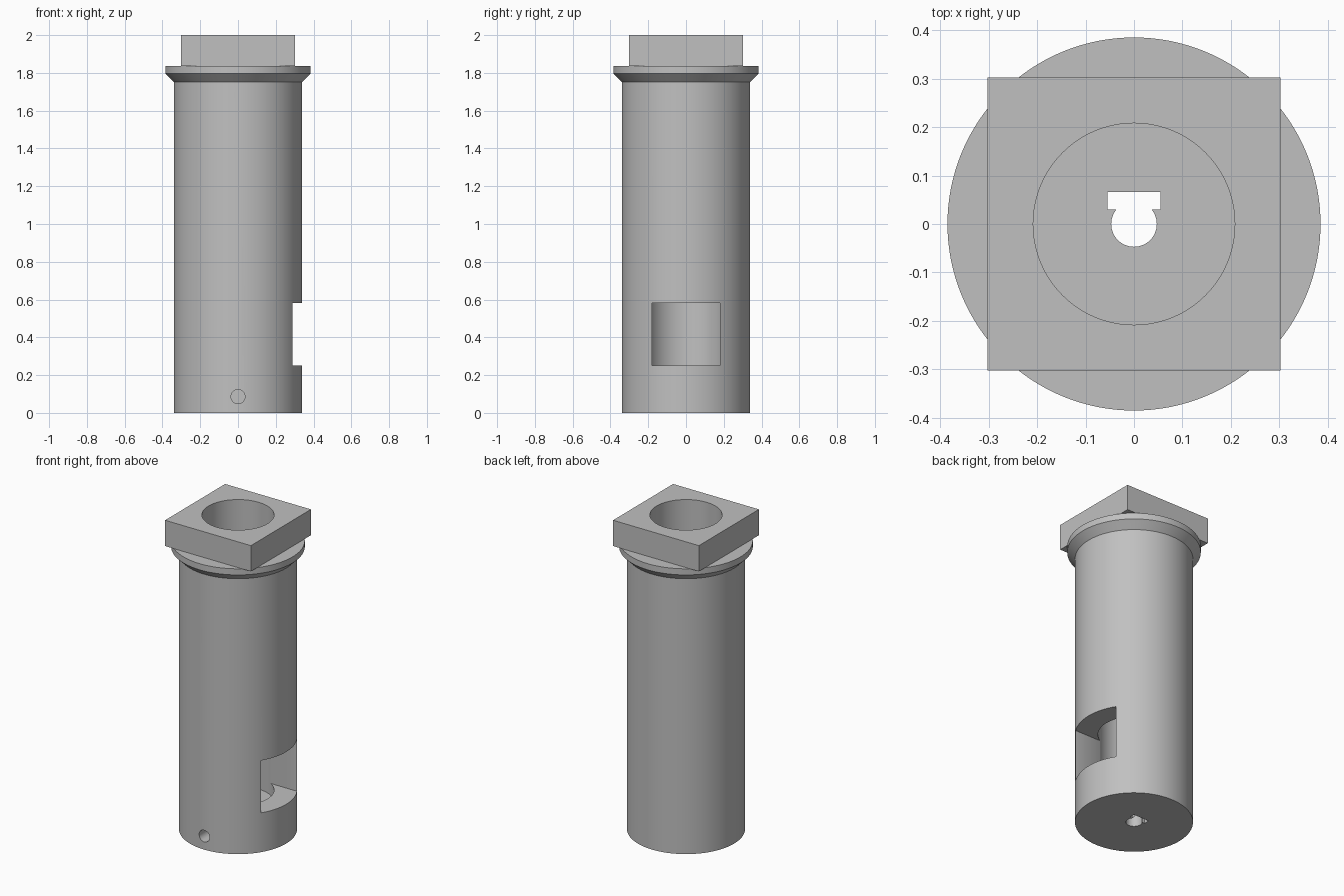
import bpy
import bmesh
import math
from mathutils import Matrix, Vector

old = bpy.data.objects.get("Cube")
if old:
    bpy.data.objects.remove(old, do_unlink=True)

SEGMENTS = 128

grey = bpy.data.materials.new("plain grey")
grey.use_nodes = True
colour = (0.53, 0.53, 0.53, 1)
grey.diffuse_color = colour
grey.node_tree.nodes["Principled BSDF"].inputs["Base Color"].default_value = colour


def add_object(name, bm):
    bmesh.ops.recalc_face_normals(bm, faces=bm.faces[:])
    mesh = bpy.data.meshes.new(name)
    bm.to_mesh(mesh)
    bm.free()
    mesh.materials.append(grey)
    obj = bpy.data.objects.new(name, mesh)
    bpy.context.collection.objects.link(obj)
    return obj


def lathe(name, profile):
    """Revolve (radius, height) points around z; ends lie on the axis."""
    bm = bmesh.new()
    verts = [bm.verts.new((r, 0, z)) for r, z in profile]
    edges = [bm.edges.new(pair) for pair in zip(verts, verts[1:])]
    bmesh.ops.spin(bm, geom=verts + edges, cent=(0, 0, 0), axis=(0, 0, 1),
                   angle=math.tau, steps=SEGMENTS, use_merge=True)
    bmesh.ops.remove_doubles(bm, verts=bm.verts[:], dist=1e-5)
    return add_object(name, bm)


def box(name, low, high):
    low, high = Vector(low), Vector(high)
    bm = bmesh.new()
    bmesh.ops.create_cube(bm, size=1, matrix=Matrix.Translation((low + high) / 2)
                          @ Matrix.Diagonal((high - low).to_4d()))
    return add_object(name, bm)


def cylinder(name, radius, start, end, segments=SEGMENTS):
    start, end = Vector(start), Vector(end)
    axis = end - start
    turn = axis.to_track_quat("Z", "Y").to_matrix().to_4x4()
    bm = bmesh.new()
    bmesh.ops.create_cone(bm, cap_ends=True, segments=segments, radius1=radius,
                          radius2=radius, depth=axis.length,
                          matrix=Matrix.Translation((start + end) / 2) @ turn)
    return add_object(name, bm)


def combine(target, other, operation):
    other.hide_render = True
    mod = target.modifiers.new(other.name, "BOOLEAN")
    mod.operation = operation
    mod.solver = "EXACT"
    mod.object = other
    bpy.context.view_layer.objects.active = target
    bpy.ops.object.modifier_apply(modifier=mod.name)
    bpy.data.objects.remove(other, do_unlink=True)


# Round barrel with a flared collar
barrel = lathe("flanged_barrel", [(0, 0), (0.34, 0), (0.34, 1.752), (0.385, 1.797),
                                  (0.385, 1.836), (0, 1.836)])

# Square head on the collar, sunk slightly so that it fuses
combine(barrel, box("square_head", (-0.302, -0.302, 1.836), (0.302, 0.302, 2)), "UNION")

# Deep blind bore from the top
combine(barrel, cylinder("bore", 0.208, (0, 0, 0.175), (0, 0, 2.2)), "DIFFERENCE")

# Side window into the bore
combine(barrel, box("window", (0.05, -0.18, 0.25), (0.5, 0.18, 0.583)), "DIFFERENCE")

# Shaft hole and nut slot through the floor
combine(barrel, cylinder("shaft_hole", 0.047, (0, 0, -0.1), (0, 0, 0.21), 64), "DIFFERENCE")
combine(barrel, box("nut_slot", (-0.055, 0.03, -0.1), (0.055, 0.066, 0.21)), "DIFFERENCE")

# Set screw hole from the front to the shaft hole
combine(barrel, cylinder("screw_hole", 0.037, (0, -0.5, 0.086), (0, 0, 0.086), 48), "DIFFERENCE")

# Smooth round walls with crisp edges
bpy.ops.object.select_all(action="DESELECT")
barrel.select_set(True)
bpy.context.view_layer.objects.active = barrel
bpy.ops.object.shade_smooth_by_angle(angle=math.radians(30))
